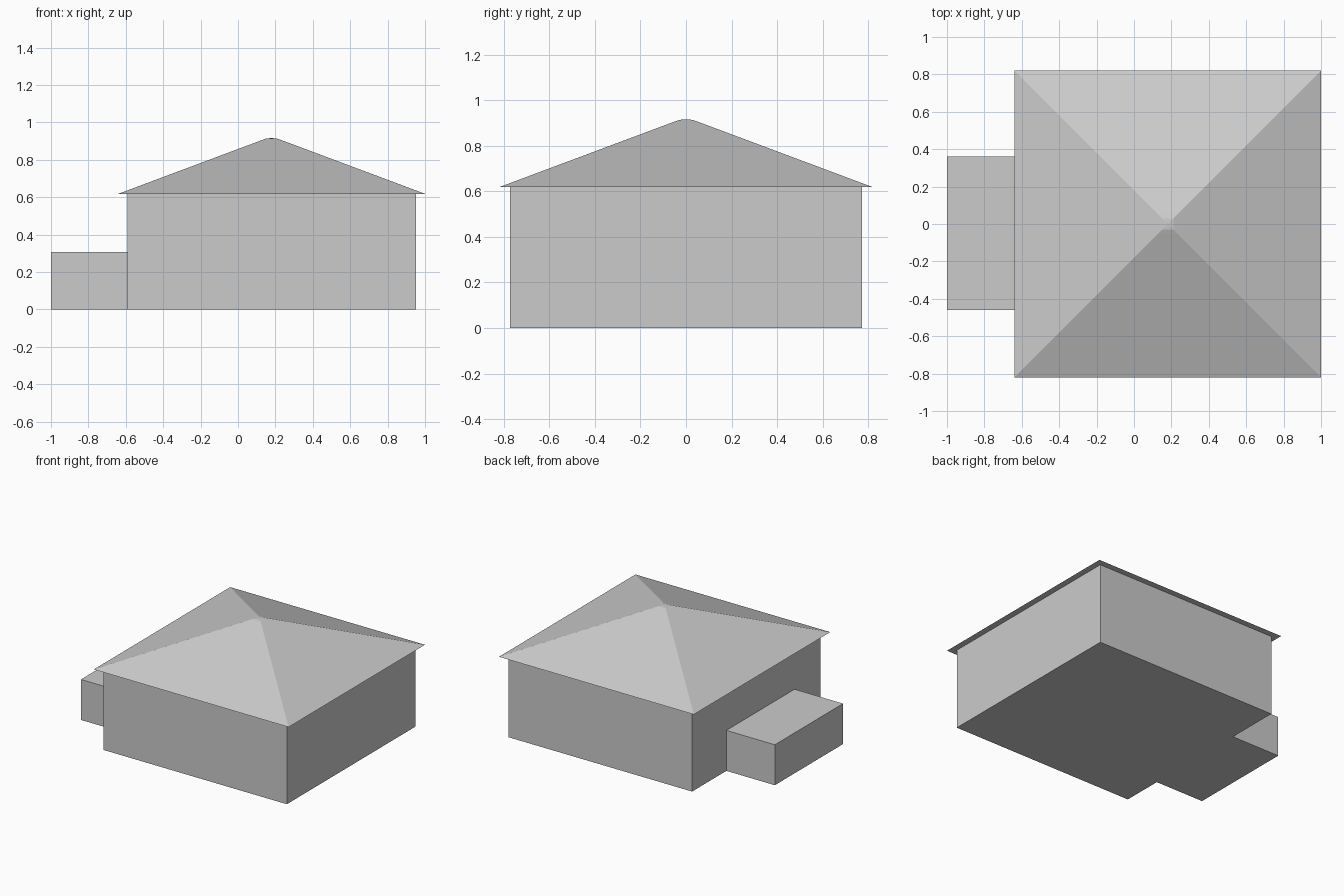
import bpy, bmesh

if "Cube" in bpy.data.objects:
    bpy.data.objects.remove(bpy.data.objects["Cube"])

CX = 0.18      # centre of the house in x
EAVE = 0.618   # height of the walls


def make_object(name, bm):
    bmesh.ops.recalc_face_normals(bm, faces=bm.faces)
    mesh = bpy.data.meshes.new(name)
    bm.to_mesh(mesh)
    bm.free()
    obj = bpy.data.objects.new(name, mesh)
    bpy.context.collection.objects.link(obj)
    return obj


def box(name, x0, x1, y0, y1, z0, z1):
    bm = bmesh.new()
    bmesh.ops.create_cube(bm, size=1)
    for v in bm.verts:
        v.co = ((x0 + x1) / 2 + v.co.x * (x1 - x0),
                (y0 + y1) / 2 + v.co.y * (y1 - y0),
                (z0 + z1) / 2 + v.co.z * (z1 - z0))
    return make_object(name, bm)


def hip_roof(name, profile):
    """Stack square rings given as (half width, height) and cap both ends."""
    bm = bmesh.new()
    rings = [[bm.verts.new((CX + sx * h, sy * h, z))
              for sx, sy in ((-1, -1), (1, -1), (1, 1), (-1, 1))]
             for h, z in profile]
    for low, high in zip(rings, rings[1:]):
        for i in range(4):
            j = (i + 1) % 4
            bm.faces.new((low[i], low[j], high[j], high[i]))
    bm.faces.new(rings[0][::-1])
    bm.faces.new(rings[-1])
    return make_object(name, bm)


# Main walls and low side annex
box("house_walls", CX - 0.772, CX + 0.772, -0.772, 0.772, 0, EAVE)
box("side_annex", -1.0, CX - 0.772, -0.46, 0.36, 0, 0.308)

# Overhanging hipped roof with a slightly blunted peak
hip_roof("hip_roof", [(0.82, EAVE), (0.05, 0.906), (0.03, 0.913), (0.01, 0.915)])
